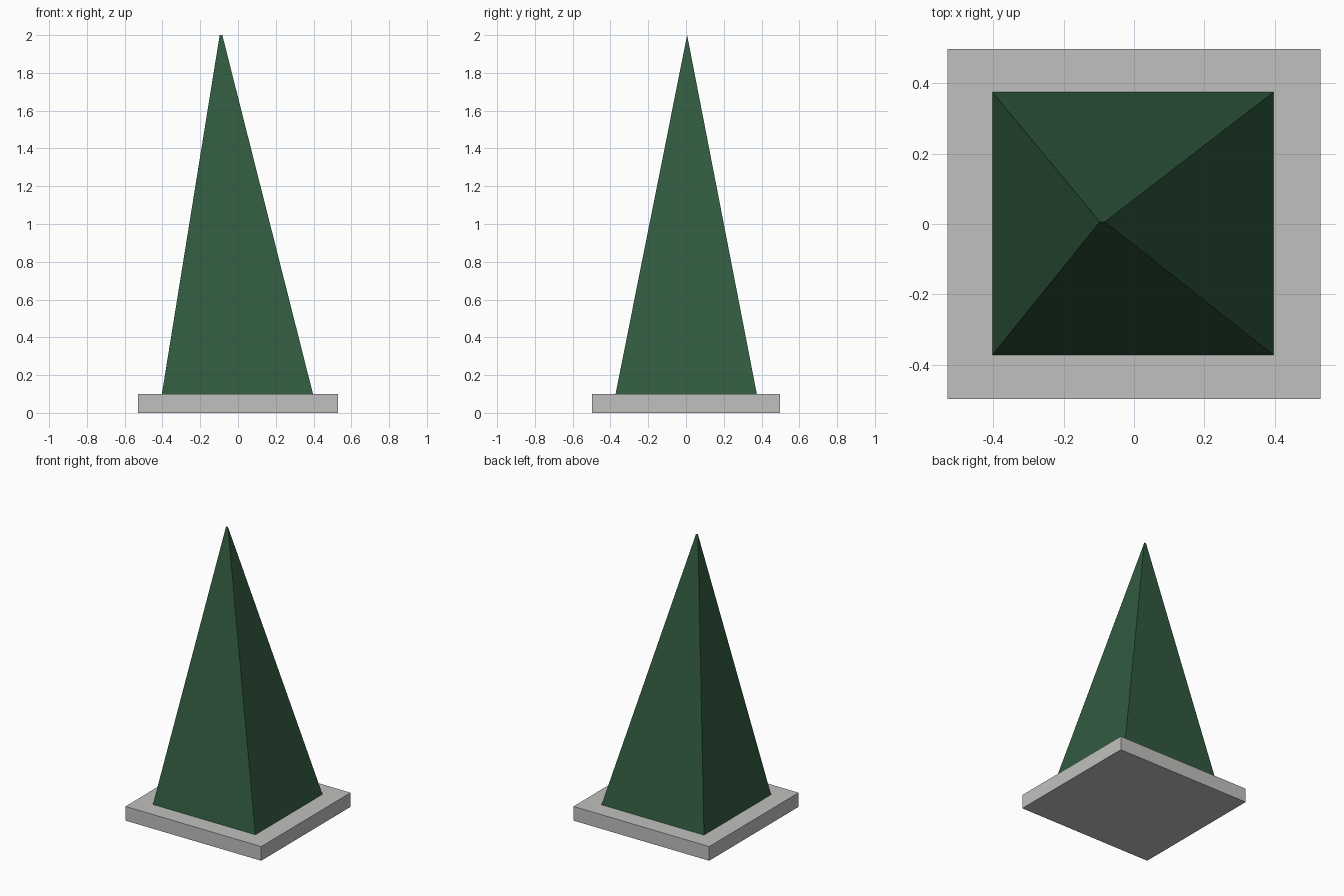
import bpy
import bmesh

if "Cube" in bpy.data.objects:
    bpy.data.objects.remove(bpy.data.objects["Cube"])


def material(name, color):
    m = bpy.data.materials.new(name)
    m.diffuse_color = (*color, 1.0)
    m.use_nodes = True
    m.node_tree.nodes["Principled BSDF"].inputs["Base Color"].default_value = m.diffuse_color
    return m


def tapered_block(name, bottom, top, z0, z1, mat):
    """Solid between two rectangles (x0, x1, y0, y1) at heights z0 and z1."""
    bm = bmesh.new()
    rings = []
    for (x0, x1, y0, y1), z in ((bottom, z0), (top, z1)):
        rings.append([bm.verts.new((x, y, z)) for x, y in
                      ((x0, y0), (x1, y0), (x1, y1), (x0, y1))])
    low, high = rings
    bm.faces.new(low[::-1])
    bm.faces.new(high)
    for i in range(4):
        j = (i + 1) % 4
        bm.faces.new((low[i], low[j], high[j], high[i]))
    # Merge coincident tip corners into a clean short ridge
    bmesh.ops.remove_doubles(bm, verts=bm.verts[:], dist=0.0005)
    bmesh.ops.recalc_face_normals(bm, faces=bm.faces[:])
    mesh = bpy.data.meshes.new(name)
    bm.to_mesh(mesh)
    bm.free()
    mesh.materials.append(mat)
    obj = bpy.data.objects.new(name, mesh)
    bpy.context.collection.objects.link(obj)
    return obj


grey = material("light_grey", (0.53, 0.53, 0.52))
green = material("dark_green", (0.031, 0.102, 0.050))

# Flat rectangular base
slab = (-0.53, 0.53, -0.498, 0.498)
tapered_block("base_slab", slab, slab, 0.0, 0.1, grey)

# Leaning spire with a tiny ridge at the tip
tapered_block("spire", (-0.403, 0.397, -0.373, 0.375),
              (-0.097, -0.083, 0.006, 0.006), 0.1, 2.0, green)
